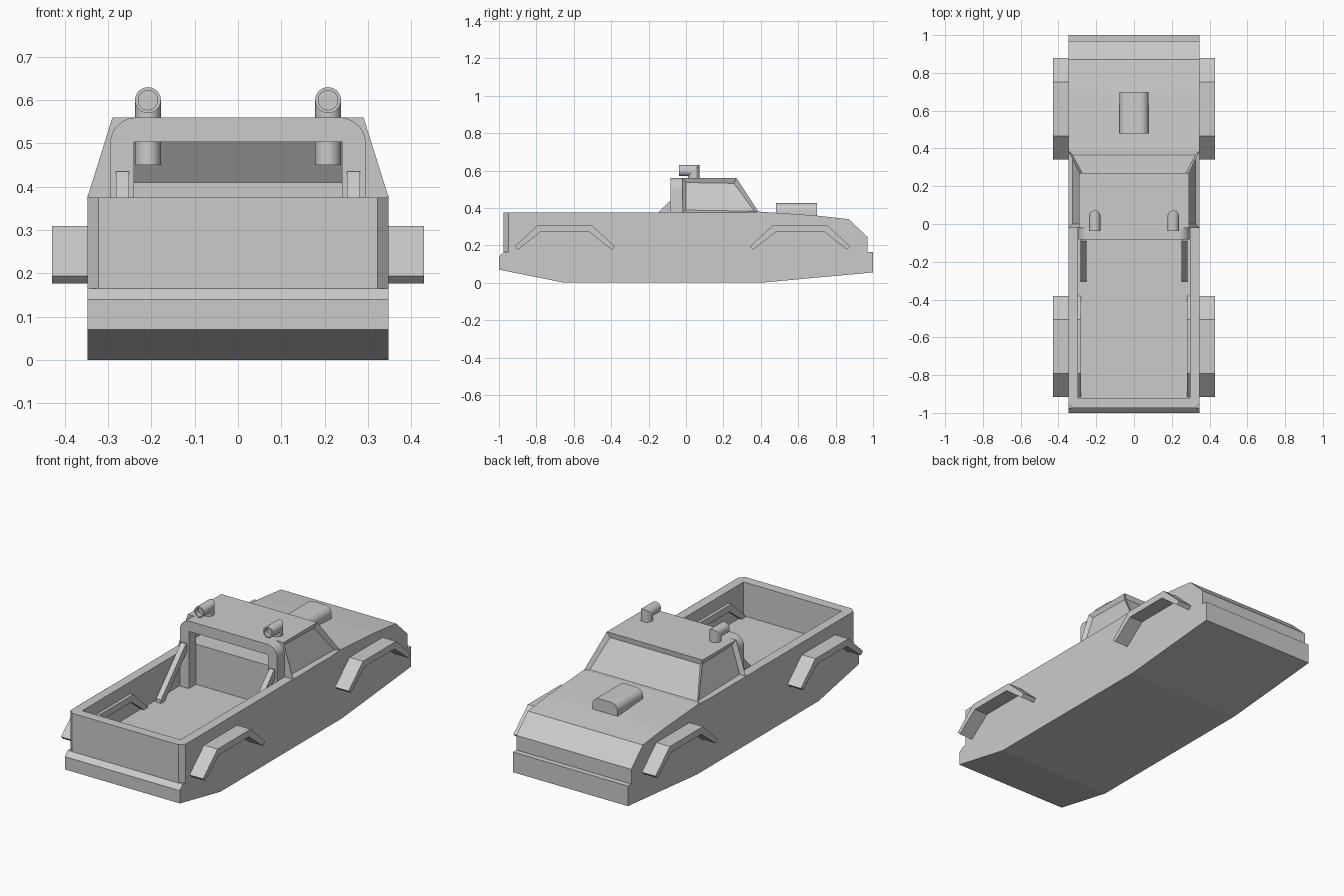
import bpy, bmesh, math
from mathutils import Vector

cube = bpy.data.objects.get("Cube")
if cube:
    bpy.data.objects.remove(cube, do_unlink=True)

paint = bpy.data.materials.new("plain_grey")
paint.use_nodes = True
GREY = (0.6, 0.6, 0.6, 1)
paint.diffuse_color = GREY
paint.node_tree.nodes["Principled BSDF"].inputs["Base Color"].default_value = GREY

W = 0.348  # half width of the body


def finish(name, bm):
    bmesh.ops.recalc_face_normals(bm, faces=bm.faces)
    mesh = bpy.data.meshes.new(name)
    bm.to_mesh(mesh)
    bm.free()
    mesh.materials.append(paint)
    ob = bpy.data.objects.new(name, mesh)
    bpy.context.collection.objects.link(ob)
    return ob


def prism_bm(points, axis, lo, hi):
    """Extrude a 2D outline along one axis."""
    def place(p, d):
        co = list(p)
        co.insert("xyz".index(axis), d)
        return co
    bm = bmesh.new()
    a = [bm.verts.new(place(p, lo)) for p in points]
    b = [bm.verts.new(place(p, hi)) for p in points]
    bm.faces.new(a)
    bm.faces.new(b[::-1])
    for i in range(len(points)):
        j = (i + 1) % len(points)
        bm.faces.new((a[i], b[i], b[j], a[j]))
    return bm


def prism(name, points, axis, lo, hi):
    return finish(name, prism_bm(points, axis, lo, hi))


def cut(ob, cutter):
    """Subtract the cutter, keep the result and drop the cutter."""
    cutter.hide_render = True
    mod = ob.modifiers.new("cut", "BOOLEAN")
    mod.operation = "DIFFERENCE"
    mod.solver = "EXACT"
    mod.object = cutter
    graph = bpy.context.evaluated_depsgraph_get()
    mesh = bpy.data.meshes.new_from_object(ob.evaluated_get(graph))
    ob.modifiers.clear()
    ob.data = mesh
    bpy.data.objects.remove(cutter, do_unlink=True)


def rect(a, b, c, d):
    return [(a, c), (b, c), (b, d), (a, d)]


def arc(cx, cz, r, start, end, n=8):
    return [(cx + r * math.cos(math.radians(start + (end - start) * i / n)),
             cz + r * math.sin(math.radians(start + (end - start) * i / n)))
            for i in range(n + 1)]


def smooth(ob, degrees=30):
    bpy.ops.object.select_all(action="DESELECT")
    ob.select_set(True)
    bpy.context.view_layer.objects.active = ob
    bpy.ops.object.shade_smooth_by_angle(angle=math.radians(degrees))


# Body: side profile with both bumpers, then the open bed and chamfered rear corners
side = [(-1, 0.07), (-0.65, 0), (0.4, 0), (1, 0.055), (1, 0.165), (0.97, 0.165),
        (0.97, 0.245), (0.87, 0.34), (0.69, 0.36), (0.39, 0.38), (0.3, 0.375),
        (-0.975, 0.375), (-0.975, 0.165), (-1, 0.14)]
body = prism("body", side, "x", -W, W)
cut(body, prism("bed_cutter", rect(-0.297, 0.297, -0.922, -0.02), "z", 0.19, 0.6))
for s in (-1, 1):
    corner = [(s * 0.317, -0.98), (s * 0.36, -0.98), (s * 0.36, -0.938)]
    cut(body, prism("corner_cutter", corner, "z", 0.165, 0.6))


# Cab: tapered shell with sunken window panes and an open rear
def taper(bm, base, top, z0, z1):
    for v in bm.verts:
        t = (v.co.z - z0) / (z1 - z0)
        v.co.x = math.copysign(base + (top - base) * t, v.co.x)


bm = prism_bm([(-0.02, 0.375), (0.39, 0.375), (0.27, 0.56), (-0.02, 0.56)], "x", -W, W)
taper(bm, W, 0.29, 0.375, 0.56)
bmesh.ops.recalc_face_normals(bm, faces=bm.faces)
bm.normal_update()
panes = [f for f in bm.faces
         if abs(f.normal.x) > 0.7 or (f.normal.y > 0.3 and f.normal.z > 0.3)]
bmesh.ops.inset_individual(bm, faces=panes, thickness=0.028, depth=-0.018)
cab = finish("cab", bm)
bm = prism_bm([(-0.1, 0.41), (0.31, 0.41), (0.235, 0.52), (-0.1, 0.52)], "x", -1, 1)
taper(bm, 0.285, 0.25, 0.41, 0.52)
cut(cab, finish("cabin_cutter", bm))

# Roll bar behind the cab
hoop = ([(0.295, 0.18)] + arc(0.235, 0.5, 0.06, 0, 90) + arc(-0.235, 0.5, 0.06, 90, 180)
        + [(-0.295, 0.18), (-0.24, 0.18), (-0.24, 0.503), (0.24, 0.503), (0.24, 0.18)])
smooth(prism("roll_bar", hoop, "y", -0.082, -0.02))

# Diagonal braces from the roll bar to the bed floor
brace = [(-0.075, 0.435), (-0.09, 0.435), (-0.305, 0.21), (-0.305, 0.185),
         (-0.28, 0.185), (-0.075, 0.395)]
for label, s in (("left", 1), ("right", -1)):
    prism(label + "_brace", brace, "x", *sorted((s * 0.252, s * 0.282)))

# Wheel arches: bent strips passing through the body sides
strip = [(-0.268, 0.194), (-0.143, 0.309), (0.143, 0.309), (0.268, 0.194),
         (0.25, 0.177), (0.128, 0.273), (-0.128, 0.273), (-0.25, 0.177)]
for end, cy in (("front", 0.61), ("rear", -0.648)):
    for label, s in (("left", 1), ("right", -1)):
        prism(f"{end}_{label}_fender", [(y + cy, z) for y, z in strip],
              "x", *sorted((s * 0.28, s * 0.43)))

# Hood scoop with rounded top corners
scoop = ([(0.077, 0.345)] + arc(0.037, 0.385, 0.04, 0, 90)
         + arc(-0.037, 0.385, 0.04, 90, 180) + [(-0.077, 0.345)])
smooth(prism("hood_scoop", scoop, "y", 0.48, 0.7))


# Roof pipes: upright tubes with a mitred elbow and a recessed mouth facing the bed
def pipe(name, cx, cy=0.042, cz=0.6, r=0.03, n=24):
    bm = bmesh.new()
    rings = [[] for _ in range(5)]
    for i in range(n):
        a = math.tau * i / n
        u, v = math.cos(a), math.sin(a)
        x = cx + r * u
        mouth = Vector((cx + 0.75 * r * u, -0.038, cz + 0.75 * r * v))
        spots = [(x, cy + r * v, 0.45), (x, cy + r * v, cz + r * v),
                 (x, -0.038, cz + r * v), mouth, mouth + Vector((0, 0.025, 0))]
        for ring, co in zip(rings, spots):
            ring.append(bm.verts.new(co))
    for lower, upper in zip(rings, rings[1:]):
        for i in range(n):
            j = (i + 1) % n
            bm.faces.new((lower[i], lower[j], upper[j], upper[i]))
    bm.faces.new(rings[0])
    bm.faces.new(rings[-1])
    smooth(finish(name, bm))


pipe("left_roof_pipe", 0.208)
pipe("right_roof_pipe", -0.208)
